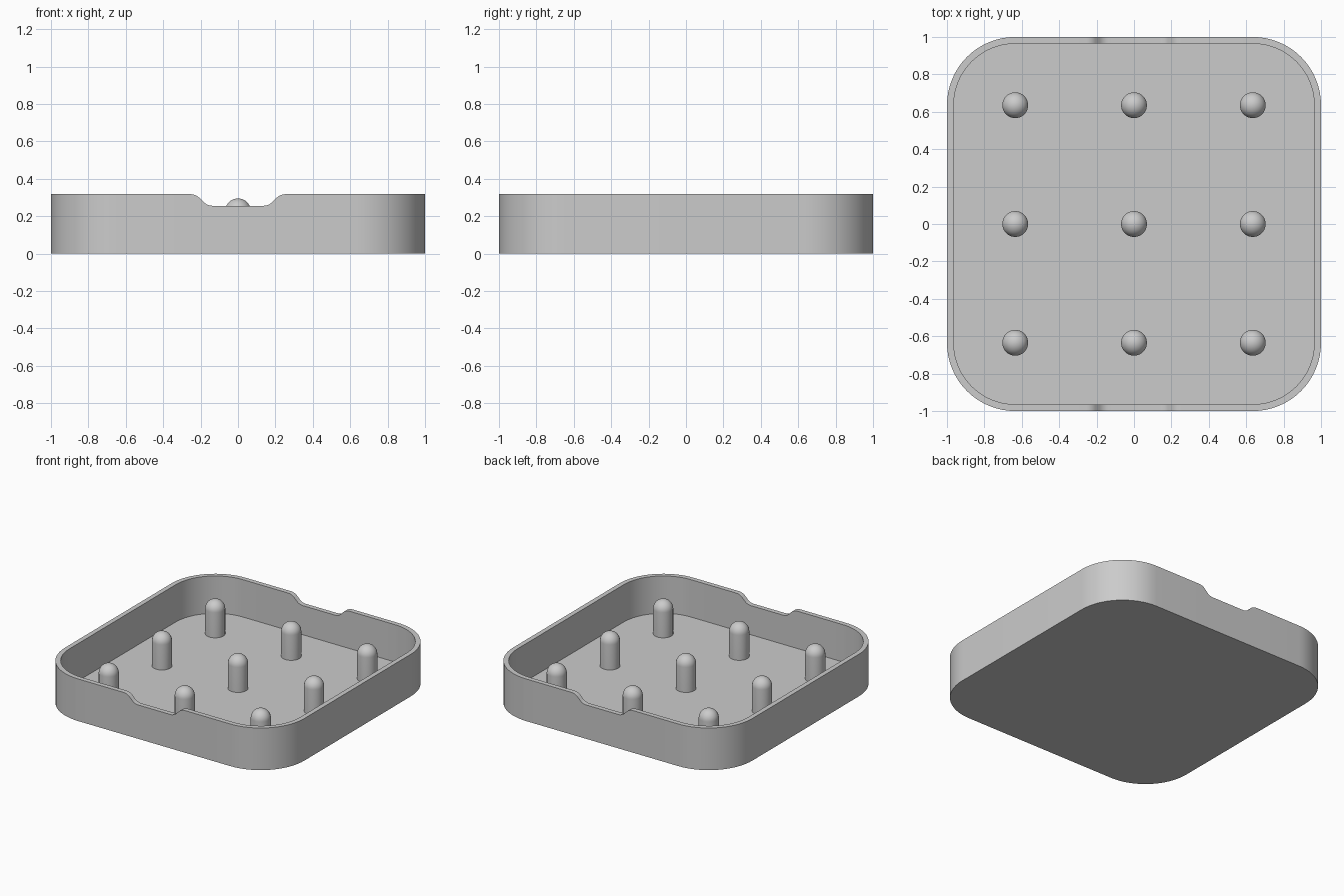
import bpy
import bmesh
from math import sin, cos, pi, radians

if "Cube" in bpy.data.objects:
    bpy.data.objects.remove(bpy.data.objects["Cube"])

HEIGHT, WALL, FLOOR = 0.318, 0.036, 0.036
CORNER = 0.635                # corner centre, also the pin spacing
PIN_R, PIN_TOP = 0.069, 0.295

grey = bpy.data.materials.new("plain grey")
grey.use_nodes = True
colour = (0.6, 0.6, 0.6, 1)
grey.diffuse_color = colour
grey.node_tree.nodes["Principled BSDF"].inputs["Base Color"].default_value = colour


def finish(bm, name):
    bmesh.ops.recalc_face_normals(bm, faces=bm.faces)
    mesh = bpy.data.meshes.new(name)
    bm.to_mesh(mesh)
    bm.free()
    mesh.materials.append(grey)
    ob = bpy.data.objects.new(name, mesh)
    bpy.context.collection.objects.link(ob)
    bpy.ops.object.select_all(action='DESELECT')
    ob.select_set(True)
    bpy.context.view_layer.objects.active = ob
    bpy.ops.object.shade_smooth_by_angle(angle=radians(30))
    return ob


# Finger notch: two opposed 45 degree fillets joined by a short slope
def notch_profile(start=0.255, r=0.07, slope=0.03, steps=5):
    angles = [radians(45) * i / steps for i in range(steps + 1)]
    top = [(start - r * sin(a), HEIGHT - r * (1 - cos(a))) for a in angles]
    run = 2 * r * sin(radians(45)) + slope * cos(radians(45))
    drop = 2 * r * (1 - cos(radians(45))) + slope * sin(radians(45))
    low = [(start - run + r * sin(a), HEIGHT - drop + r * (1 - cos(a)))
           for a in reversed(angles)]
    half = top + low
    return half + [(-x, z) for x, z in reversed(half)]


# Rounded square outline with the rim height at each point
def outline(inset, steps=16):
    r = 1 - inset - CORNER
    notch = notch_profile()
    points = []
    for quarter in range(4):
        cx = CORNER if quarter in (0, 3) else -CORNER
        cy = CORNER if quarter < 2 else -CORNER
        for i in range(steps + 1):
            a = (quarter + i / steps) * pi / 2
            points.append((cx + r * cos(a), cy + r * sin(a), HEIGHT))
        if quarter == 0:
            points += [(x, 1 - inset, z) for x, z in notch]
        elif quarter == 2:
            points += [(x, inset - 1, z) for x, z in reversed(notch)]
    return points


# Tray: underside, outer wall, rim, inner wall and floor
bm = bmesh.new()
outer, inner = outline(0), outline(WALL)
rings = [
    [bm.verts.new((x, y, 0)) for x, y, z in outer],
    [bm.verts.new(p) for p in outer],
    [bm.verts.new(p) for p in inner],
    [bm.verts.new((x, y, FLOOR)) for x, y, z in inner],
]
for a, b in zip(rings, rings[1:]):
    for i in range(len(a)):
        j = (i + 1) % len(a)
        bm.faces.new((a[i], a[j], b[j], b[i]))
bm.faces.new(rings[0])
bm.faces.new(rings[-1])
finish(bm, "tray")

# Round-topped pin, turned from a profile
bm = bmesh.new()
profile = [(PIN_R, FLOOR)]
for i in range(11):
    a = i / 10 * pi / 2
    profile.append((PIN_R * cos(a), PIN_TOP - PIN_R + PIN_R * sin(a)))
verts = [bm.verts.new((x, 0, z)) for x, z in profile]
edges = [bm.edges.new(pair) for pair in zip(verts, verts[1:])]
bmesh.ops.spin(bm, geom=verts + edges, cent=(0, 0, 0), axis=(0, 0, 1),
               angle=2 * pi, steps=40)
bmesh.ops.remove_doubles(bm, verts=bm.verts, dist=0.0005)
pin = finish(bm, "pin")

# Three by three grid of pins
rows = {"front": -CORNER, "middle": 0, "back": CORNER}
columns = {"right": -CORNER, "centre": 0, "left": CORNER}
for row, y in rows.items():
    for column, x in columns.items():
        copy = pin.copy()
        copy.name = f"pin_{row}_{column}"
        copy.location = (x, y, 0)
        bpy.context.collection.objects.link(copy)
bpy.data.objects.remove(pin)
